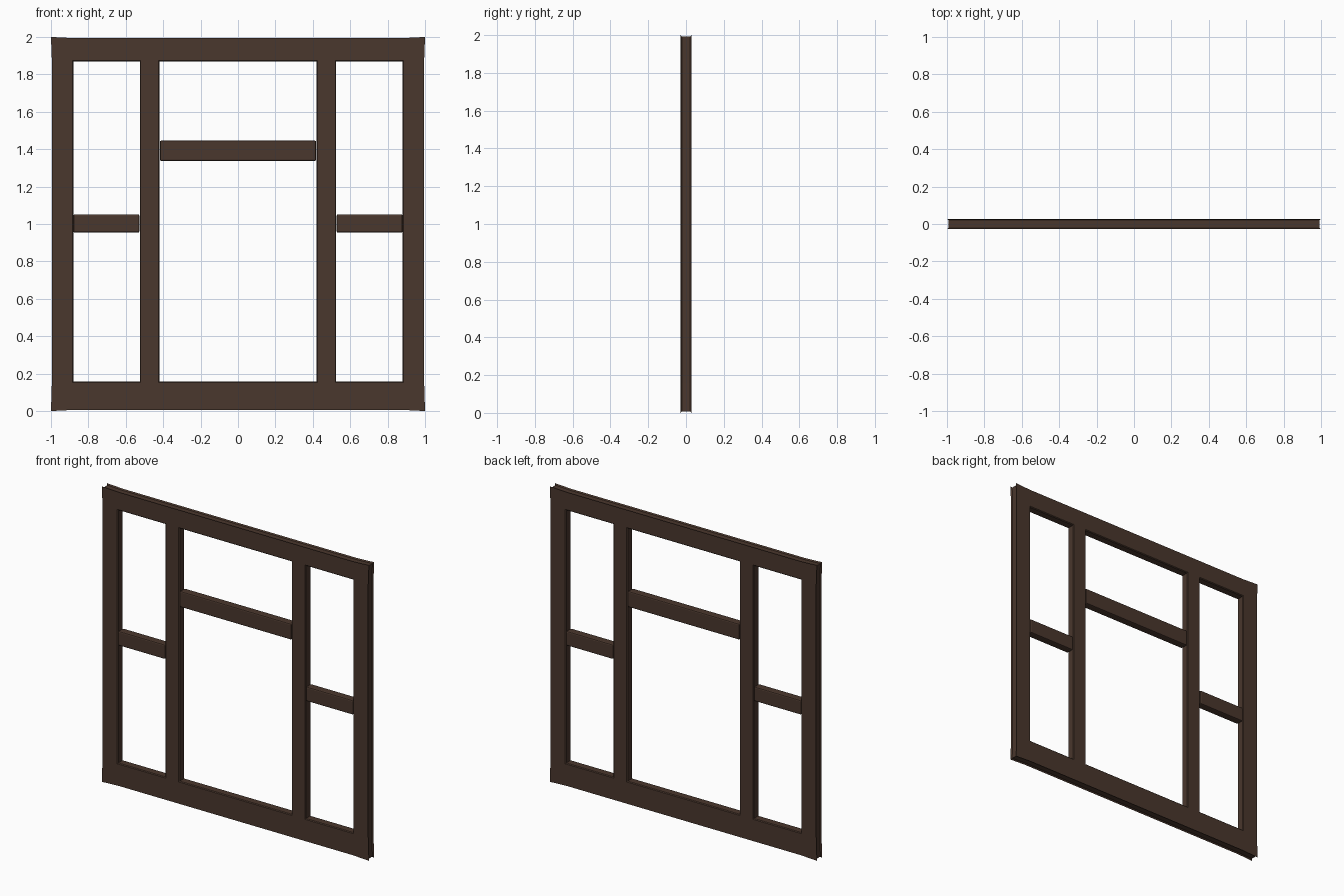
import bpy, bmesh

if "Cube" in bpy.data.objects:
    bpy.data.objects.remove(bpy.data.objects["Cube"])

T = 0.028  # half thickness

wood = bpy.data.materials.new("dark_wood")
wood.diffuse_color = (0.068, 0.038, 0.026, 1)
wood.use_nodes = True
wood.node_tree.nodes["Principled BSDF"].inputs["Base Color"].default_value = wood.diffuse_color


def finish(bm, name):
    bmesh.ops.recalc_face_normals(bm, faces=bm.faces)
    me = bpy.data.meshes.new(name)
    bm.to_mesh(me)
    bm.free()
    me.materials.append(wood)
    ob = bpy.data.objects.new(name, me)
    bpy.context.collection.objects.link(ob)
    return ob


# Main frame: lattice of cells with three openings
xs = [-1, -0.88, -0.525, -0.42, 0.42, 0.525, 0.88, 1]
zs = [0, 0.158, 1.87, 2]
openings = {(1, 1), (3, 1), (5, 1)}
nx, nz = len(xs) - 1, len(zs) - 1


def corner_flare(i, k):
    # outer edges sit slightly inside the flared corners
    x, z = xs[i], zs[k]
    end_x, end_z = i in (0, nx), k in (0, nz)
    if end_x and not end_z:
        x *= 0.995
    if end_z and not end_x:
        z += 0.006 if k == 0 else -0.006
    return x, z


bm = bmesh.new()
v = {}
for i in range(nx + 1):
    for k in range(nz + 1):
        x, z = corner_flare(i, k)
        for s in (-1, 1):
            v[i, k, s] = bm.verts.new((x, s * T, z))

for i in range(nx):
    for k in range(nz):
        if (i, k) in openings:
            continue
        ring = [(i, k), (i + 1, k), (i + 1, k + 1), (i, k + 1)]
        for s in (-1, 1):
            bm.faces.new([v[a, b, s] for a, b in ring])
bm.edges.ensure_lookup_table()
inverse = {vert: key for key, vert in v.items()}
for e in [e for e in bm.edges if len(e.link_faces) == 1]:
    a, b = (inverse[q] for q in e.verts)
    if a[2] == -1:
        bm.faces.new([v[a], v[b], v[b[0], b[1], 1], v[a[0], a[1], 1]])
bmesh.ops.recalc_face_normals(bm, faces=bm.faces)

# Shallow groove round the outer edge
outer = [f for f in bm.faces if abs(f.normal.y) < 0.5 and
         all(abs(q.co.x) > 0.95 or q.co.z < 0.05 or q.co.z > 1.95 for q in f.verts)]
bmesh.ops.inset_region(bm, faces=outer, thickness=0.007, depth=-0.008,
                       use_even_offset=True, use_boundary=True)

# Small chamfer on the openings
rim = [e for e in bm.edges
       if all(abs(q.co.x) < 0.9 and 0.1 < q.co.z < 1.9 for q in e.verts)
       and abs(e.verts[0].co.y - e.verts[1].co.y) < 0.001
       and len(e.link_faces) == 2 and e.calc_face_angle(0) > 1]
bmesh.ops.bevel(bm, geom=rim, offset=0.005, segments=1, affect='EDGES')
finish(bm, "frame")


# Short cross rails with softened edges
def rail(name, x0, x1, z0, z1):
    bm = bmesh.new()
    bmesh.ops.create_cube(bm, size=1)
    for q in bm.verts:
        q.co = ((x0 + x1) / 2 + q.co.x * (x1 - x0), q.co.y * 2 * (T - 0.001),
                (z0 + z1) / 2 + q.co.z * (z1 - z0))
    bmesh.ops.bevel(bm, geom=bm.edges[:], offset=0.008, segments=2,
                    profile=0.5, affect='EDGES')
    finish(bm, name)


rail("centre_rail", -0.418, 0.418, 1.338, 1.446)
rail("left_rail", -0.88, -0.527, 0.954, 1.052)
rail("right_rail", 0.527, 0.88, 0.954, 1.052)
